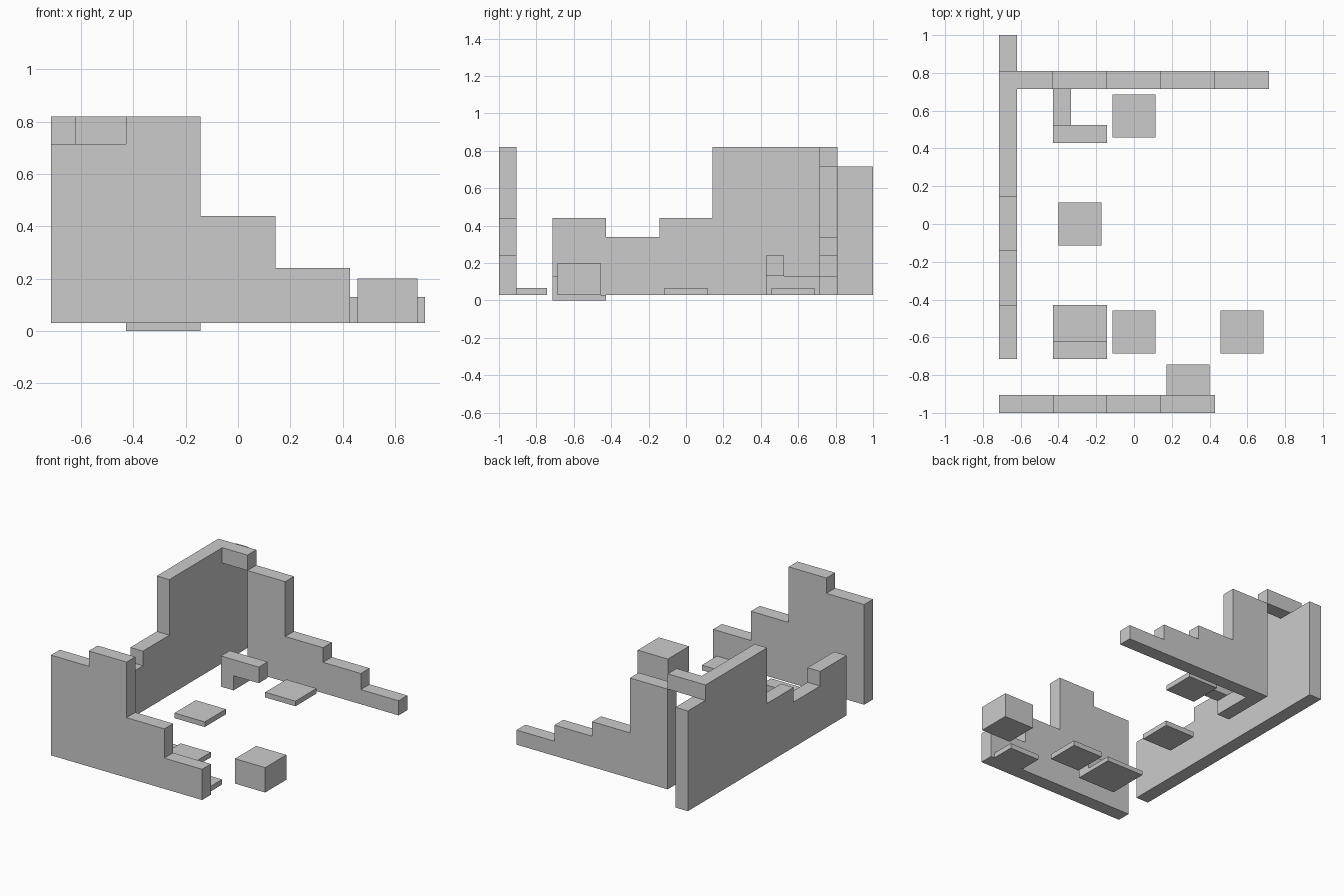
import bpy
import bmesh
from mathutils import Vector

cube = bpy.data.objects.get("Cube")
if cube:
    bpy.data.objects.remove(cube, do_unlink=True)

stone = bpy.data.materials.new("grey stone")
stone.use_nodes = True
GREY = (0.6, 0.6, 0.6, 1)
stone.diffuse_color = GREY
stone.node_tree.nodes["Principled BSDF"].inputs["Base Color"].default_value = GREY

CELL = 2 / 7        # one grid cell of the floor plan
THICK = 0.095       # wall thickness
GROUND = 0.03       # underside of the walls
TALL, HIGH, MID, LOW, STUB, RUBBLE = 0.82, 0.715, 0.44, 0.34, 0.24, 0.13


def prism(name, profile, axis, start, end):
    """Extrude a (run, height) profile from start to end along x or y."""
    bm = bmesh.new()
    place = (lambda r, z: (start, r, z)) if axis == "x" else (lambda r, z: (r, start, z))
    face = bm.faces.new([bm.verts.new(place(r, z)) for r, z in profile])
    extruded = bmesh.ops.extrude_face_region(bm, geom=[face])["geom"]
    shift = Vector((end - start, 0, 0) if axis == "x" else (0, end - start, 0))
    bmesh.ops.translate(bm, vec=shift, verts=[g for g in extruded if isinstance(g, bmesh.types.BMVert)])
    bmesh.ops.recalc_face_normals(bm, faces=bm.faces)
    mesh = bpy.data.meshes.new(name)
    bm.to_mesh(mesh)
    bm.free()
    mesh.materials.append(stone)
    obj = bpy.data.objects.new(name, mesh)
    bpy.context.collection.objects.link(obj)
    return obj


def wall(name, edges, heights, axis, start):
    """Broken wall whose top steps to one height between each pair of edges."""
    profile = [(edges[-1], GROUND), (edges[0], GROUND)]
    for left, right, height in zip(edges, edges[1:], heights):
        profile += [(left, height), (right, height)]
    # drop repeated points where neighbouring heights match
    profile = [p for i, p in enumerate(profile) if p != profile[i - 1]]
    return prism(name, profile, axis, start, start + THICK)


def box(name, x, y, z):
    return prism(name, [(x[0], z[0]), (x[1], z[0]), (x[1], z[1]), (x[0], z[1])], "y", y[0], y[1])


def block(name, x, y, top):
    """Square slab or cube centred on a plan position."""
    h = 0.4 * CELL
    return box(name, (x - h, x + h), (y - h, y + h), (GROUND, top))


# Plan lines, counted in cells from the centre
A, B, C, D, E, F = [CELL * n for n in (-2.5, -1.5, -0.5, 0.5, 1.5, 2.5)]

# Outer walls
wall("front_wall", [A, B, C, D, E], [HIGH, TALL, MID, STUB], "y", -1)
wall("right_side_wall", [A, B, C, D, F + THICK, 1], [MID, LOW, MID, TALL, HIGH], "x", A)
wall("back_wall", [B, C, D, E, F], [HIGH, LOW, STUB, RUBBLE], "y", F)
box("back_doorway_lintel", (A + THICK, B), (F, F + THICK), (HIGH, TALL))

# Small inner partition with a low opening
box("partition_post", (B, B + THICK), (E, E + THICK), (GROUND, STUB))
box("partition_lintel", (B + THICK, C), (E, E + THICK), (RUBBLE, STUB))
box("partition_return", (B, B + THICK), (E + THICK, F), (GROUND, RUBBLE))

# Sunken floor tile with a wall remnant
box("floor_tile", (B, C), (A, B), (0, GROUND))
box("wall_remnant", (B, C), (A, A + THICK), (GROUND, RUBBLE))

# Fallen slabs and a loose cube
SLAB = 0.065
block("back_slab", 0, 2 * CELL, SLAB)
block("middle_slab", -CELL, 0, SLAB)
block("near_slab", 0, -2 * CELL, SLAB)
block("front_slab", CELL, -3 * CELL, SLAB)
block("loose_cube", 2 * CELL, -2 * CELL, 0.2)
